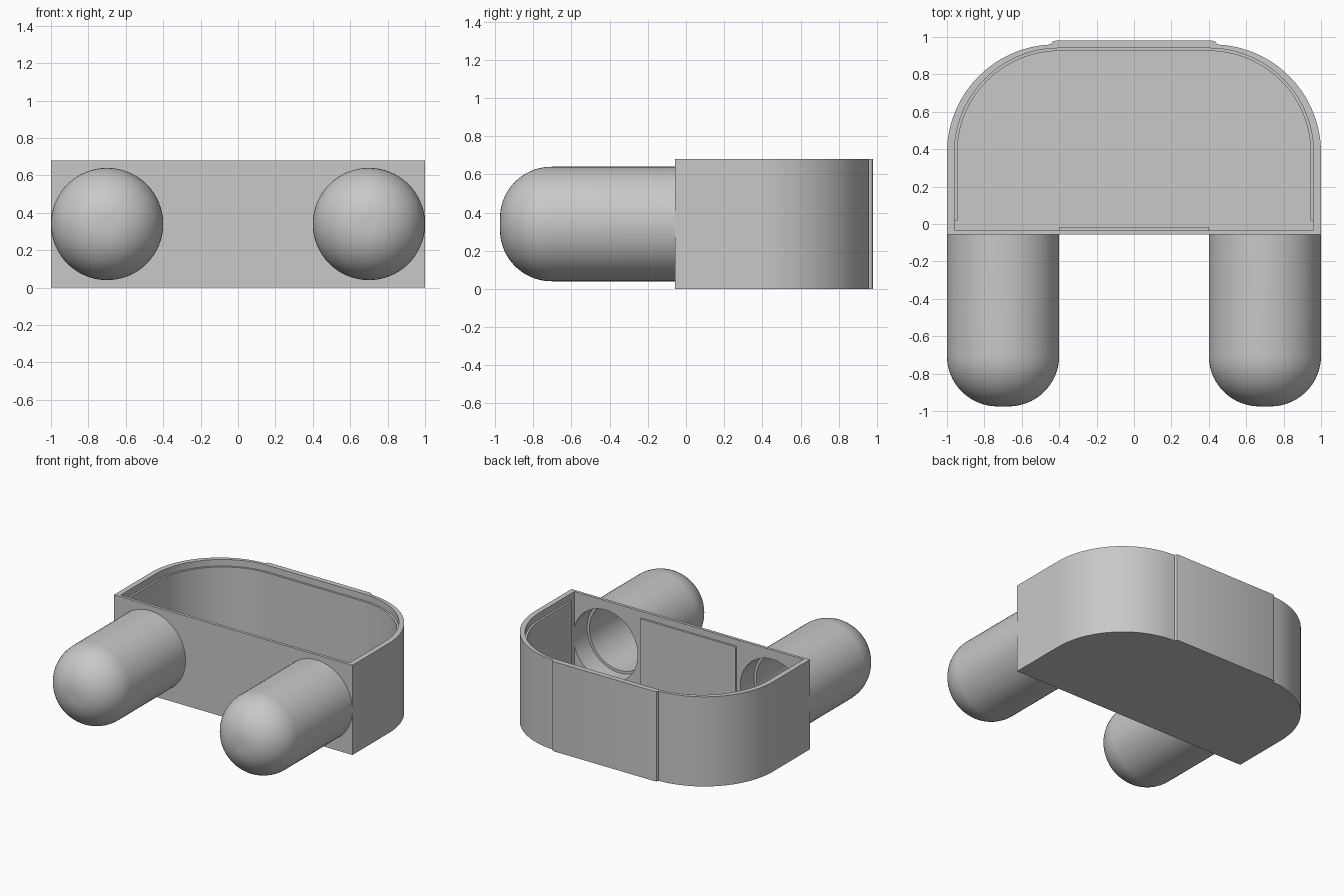
import bpy, bmesh
from math import sin, cos, pi, radians
from mathutils import Matrix, Vector

old = bpy.data.objects.get("Cube")
if old:
    bpy.data.objects.remove(old, do_unlink=True)

grey = bpy.data.materials.new("plain grey")
grey.use_nodes = True
COLOUR = (0.58, 0.58, 0.58, 1)
grey.diffuse_color = COLOUR
grey.node_tree.nodes["Principled BSDF"].inputs["Base Color"].default_value = COLOUR

HEIGHT, FRONT, WALL_IN, FLOOR = 0.68, -0.057, -0.035, 0.04
LEG_X, LEG_Z, BORE = 0.7, 0.34, 0.27


def finish(name, bm):
    bmesh.ops.recalc_face_normals(bm, faces=bm.faces)
    mesh = bpy.data.meshes.new(name)
    bm.to_mesh(mesh)
    bm.free()
    mesh.materials.append(grey)
    obj = bpy.data.objects.new(name, mesh)
    bpy.context.collection.objects.link(obj)
    return obj


def smooth(obj):
    bpy.ops.object.select_all(action='DESELECT')
    obj.select_set(True)
    bpy.context.view_layer.objects.active = obj
    bpy.ops.object.shade_smooth_by_angle(angle=radians(30))


def prism(name, half, z0, z1):
    """Extrude a right-half outline, mirrored across x = 0."""
    points = half + [(-x, y) for x, y in reversed(half)]
    bm = bmesh.new()
    face = bm.faces.new([bm.verts.new((x, y, z0)) for x, y in points])
    top = bmesh.ops.extrude_face_region(bm, geom=[face])
    verts = [v for v in top["geom"] if isinstance(v, bmesh.types.BMVert)]
    bmesh.ops.translate(bm, verts=verts, vec=(0, 0, z1 - z0))
    return finish(name, bm)


def d_half(cx, radius, front, end=90, steps=28):
    """Right half of a D: straight side, then a rounded back corner."""
    arc = [radians(end) * i / steps for i in range(steps + 1)]
    return [(cx + radius, front)] + [
        (cx + radius * cos(a), 0.38 + radius * sin(a)) for a in arc]


def rectangle(x, y0, y1):
    return [(x, y0), (x, y1)]


def cylinder(name, x, y0, y1, radius):
    bm = bmesh.new()
    place = Matrix.Translation((x, (y0 + y1) / 2, LEG_Z)) @ Matrix.Rotation(pi / 2, 4, 'X')
    bmesh.ops.create_cone(bm, cap_ends=True, segments=64, radius1=radius,
                          radius2=radius, depth=y1 - y0, matrix=place)
    return finish(name, bm)


def cut(obj, cutters):
    for c in cutters:
        mod = obj.modifiers.new("cut", 'BOOLEAN')
        mod.operation, mod.solver, mod.object = 'DIFFERENCE', 'EXACT', c
    bpy.context.view_layer.update()
    graph = bpy.context.evaluated_depsgraph_get()
    mesh = bpy.data.meshes.new_from_object(obj.evaluated_get(graph))
    obj.modifiers.clear()
    obj.data = mesh
    for c in cutters:
        bpy.data.objects.remove(c, do_unlink=True)


# Open tray with a raised pad across the back
outline = d_half(0.42, 0.58, FRONT, end=88) + [(0.44, 0.968), (0.435, 0.976), (0.42, 0.98)]
tray = prism("tray", outline, 0, HEIGHT)
cut(tray, [
    prism("cavity_cutter", d_half(0.4, 0.545, -0.02), FLOOR, 1),
    prism("lid_ledge_cutter", d_half(0.4, 0.56, WALL_IN), 0.63, 1.1),
    prism("panel_slot_cutter", rectangle(0.96, WALL_IN, 0.02), FLOOR, 1.2),
    cylinder("right_hole_cutter", -LEG_X, -0.2, 0.01, BORE),
    cylinder("left_hole_cutter", LEG_X, -0.2, 0.01, BORE),
])
smooth(tray)

# Thickened panel inside the front wall, between the leg openings
prism("inner_panel", rectangle(0.4, WALL_IN - 0.005, -0.02), FLOOR - 0.005, 0.63)


# Hollow legs with rounded tips and a stepped bore
def tip(radius, steps=20):
    return [(0.03 + radius * cos(a), -0.705 - radius * sin(a))
            for a in (pi / 2 * i / steps for i in range(steps + 1))]


def leg(name, x):
    shell = [(BORE, FRONT), (0.3, FRONT)] + tip(0.27) + [(0, -0.975)]
    inside = [(0, -0.925)] + tip(0.22)[::-1] + [(0.25, -0.2), (BORE, -0.2)]
    profile = shell + inside
    bm = bmesh.new()
    verts = [bm.verts.new((x + r, y, LEG_Z)) for r, y in profile]
    # the two points on the axis stay unconnected
    gap = len(shell) - 1
    edges = [bm.edges.new((verts[i], verts[(i + 1) % len(verts)]))
             for i in range(len(verts)) if i != gap]
    bmesh.ops.spin(bm, geom=verts + edges, cent=Vector((x, 0, LEG_Z)),
                   axis=(0, 1, 0), angle=2 * pi, steps=64, use_duplicate=False)
    bmesh.ops.remove_doubles(bm, verts=bm.verts, dist=0.0001)
    # outer and inner surfaces join at the open rim
    smooth(finish(name, bm))


for side, sign in (("right", -1), ("left", 1)):
    leg(side + "_leg", sign * LEG_X)
